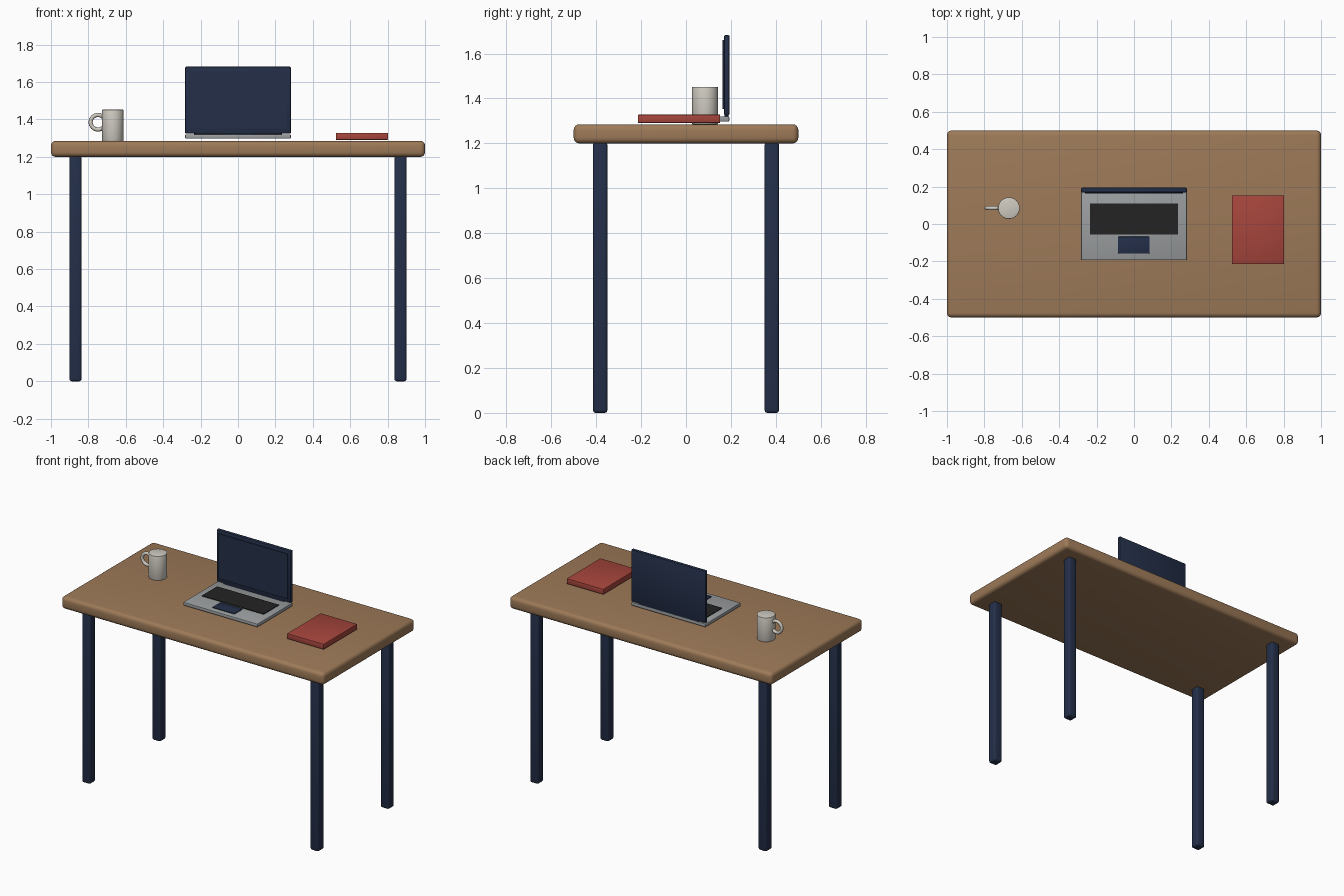
import bpy
import math

if "Cube" in bpy.data.objects:
    bpy.data.objects.remove(bpy.data.objects["Cube"])


def material(name, rgb):
    m = bpy.data.materials.new(name)
    m.diffuse_color = (*rgb, 1)
    m.use_nodes = True
    m.node_tree.nodes["Principled BSDF"].inputs["Base Color"].default_value = m.diffuse_color
    return m


wood = material("wood", (0.34, 0.195, 0.098))
navy = material("navy", (0.017, 0.028, 0.066))
silver = material("silver", (0.33, 0.345, 0.355))
black = material("black", (0.017, 0.017, 0.017))
red = material("red", (0.38, 0.06, 0.045))
cream = material("cream", (0.62, 0.59, 0.53))


def finish(o, name, mat, bevel=0.0, segments=2):
    o.name = name
    o.data.materials.append(mat)
    if bevel:
        mod = o.modifiers.new("rounded_edges", 'BEVEL')
        mod.width = bevel
        mod.segments = segments
        mod.limit_method = 'ANGLE'
        bpy.context.view_layer.objects.active = o
        bpy.ops.object.modifier_apply(modifier=mod.name)
    bpy.ops.object.shade_smooth_by_angle(angle=math.radians(35))
    return o


def box(name, x, y, z, mat, bevel=0.0, segments=2):
    """Box from (min, max) ranges on each axis."""
    centre = [(a + b) / 2 for a, b in (x, y, z)]
    bpy.ops.mesh.primitive_cube_add(size=1, location=centre)
    o = bpy.context.object
    o.scale = [b - a for a, b in (x, y, z)]
    bpy.ops.object.transform_apply(location=False, rotation=False, scale=True)
    return finish(o, name, mat, bevel, segments)


# Table
box("tabletop", (-1, 1), (-0.5, 0.5), (1.2, 1.285), wood, 0.025, 4)
for sx, side in ((-1, "left"), (1, "right")):
    for sy, end in ((-1, "front"), (1, "back")):
        cx, cy, h = 0.869 * sx, 0.382 * sy, 0.032
        box(f"leg_{end}_{side}", (cx - h, cx + h), (cy - h, cy + h),
            (0, 1.205), navy, 0.012, 3)

# Laptop
box("laptop_base", (-0.283, 0.283), (-0.193, 0.193), (1.297, 1.32), silver, 0.005)
box("keyboard", (-0.236, 0.234), (-0.055, 0.11), (1.318, 1.325), black)
box("trackpad", (-0.085, 0.083), (-0.157, -0.068), (1.318, 1.326), navy, 0.002)
box("laptop_lid", (-0.283, 0.283), (0.169, 0.194), (1.325, 1.682), navy, 0.006)
box("screen", (-0.263, 0.263), (0.162, 0.17), (1.352, 1.66), navy)
box("hinge", (-0.23, 0.23), (0.172, 0.19), (1.315, 1.33), navy)

# Book
box("book", (0.523, 0.802), (-0.214, 0.152), (1.291, 1.328), red, 0.003)

# Mug
bpy.ops.mesh.primitive_cylinder_add(vertices=32, radius=0.058, depth=0.167,
                                    location=(-0.669, 0.085, 1.3685))
finish(bpy.context.object, "mug_body", cream, 0.003)
bpy.ops.mesh.primitive_torus_add(major_segments=32, minor_segments=12,
                                 major_radius=0.039, minor_radius=0.011,
                                 location=(-0.749, 0.085, 1.385),
                                 rotation=(math.pi / 2, 0, 0))
finish(bpy.context.object, "mug_handle", cream)
